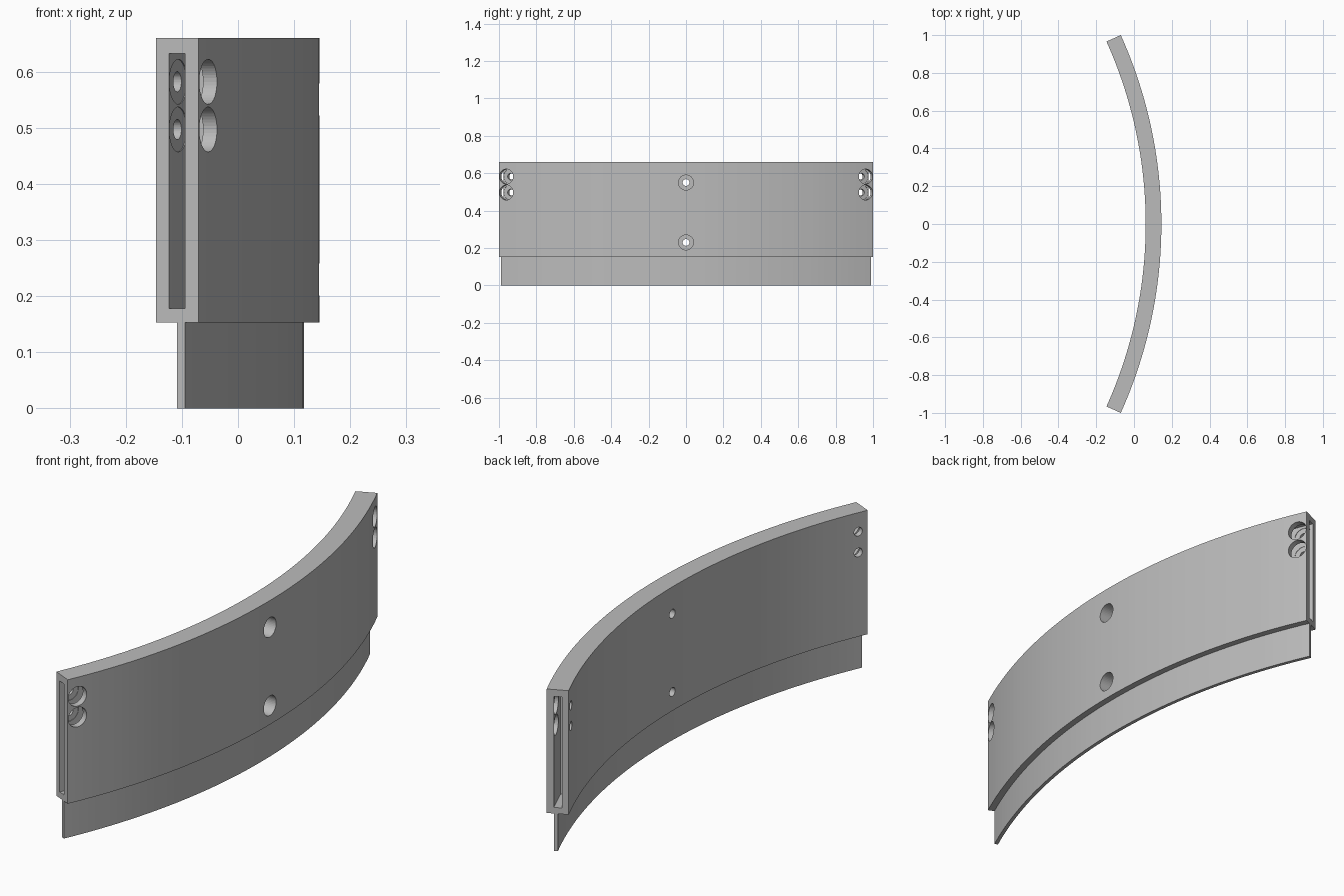
import bpy, bmesh, math
from mathutils import Matrix, Vector

if "Cube" in bpy.data.objects:
    bpy.data.objects.remove(bpy.data.objects["Cube"], do_unlink=True)

CX = -2.288                      # arc centre on x
HALF = math.radians(24.27)       # half sweep of the panel
R_IN, R_OUT = 2.35, 2.433
SLOT_IN, SLOT_OUT = 2.375, 2.406

grey = bpy.data.materials.new("plain grey")
grey.use_nodes = True
colour = (0.5, 0.5, 0.5, 1)
grey.diffuse_color = colour
grey.node_tree.nodes["Principled BSDF"].inputs["Base Color"].default_value = colour


def finish(name, bm):
    bmesh.ops.recalc_face_normals(bm, faces=bm.faces)
    mesh = bpy.data.meshes.new(name)
    bm.to_mesh(mesh)
    bm.free()
    mesh.materials.append(grey)
    obj = bpy.data.objects.new(name, mesh)
    bpy.context.collection.objects.link(obj)
    return obj


def arc_block(name, r0, r1, z0, z1, a0, a1, steps):
    """Rectangle swept around the arc centre."""
    bm = bmesh.new()
    rings = []
    for i in range(steps + 1):
        a = a0 + (a1 - a0) * i / steps
        rings.append([bm.verts.new((CX + r * math.cos(a), r * math.sin(a), z))
                      for r, z in ((r0, z0), (r1, z0), (r1, z1), (r0, z1))])
    for p, q in zip(rings, rings[1:]):
        for k in range(4):
            n = (k + 1) % 4
            bm.faces.new((p[k], p[n], q[n], q[k]))
    bm.faces.new(rings[0])
    bm.faces.new(rings[-1])
    return finish(name, bm)


def radial_pin(name, angle, z, radius, r0, r1):
    """Cylinder pointing out from the arc centre."""
    bm = bmesh.new()
    out = Vector((math.cos(angle), math.sin(angle), 0))
    place = Matrix.Translation(Vector((CX, 0, z)) + out * (r0 + r1) / 2)
    turn = out.to_track_quat('Z', 'Y').to_matrix().to_4x4()
    bmesh.ops.create_cone(bm, cap_ends=True, segments=40, radius1=radius,
                          radius2=radius, depth=r1 - r0, matrix=place @ turn)
    return finish(name, bm)


def cut(target, cutter):
    mod = target.modifiers.new(cutter.name, 'BOOLEAN')
    mod.operation = 'DIFFERENCE'
    mod.solver = 'EXACT'
    mod.object = cutter
    cutter.hide_render = True
    cutter.hide_viewport = True
    cutter.display_type = 'WIRE'


# Main curved panel and the thin lip beneath it
panel = arc_block("curved_panel", R_IN, R_OUT, 0.153, 0.66, -HALF, HALF, 60)
lip = arc_block("lower_lip", 2.391, SLOT_OUT, 0, 0.16, -HALF, HALF, 60)

# Pockets in both ends
for side, label in ((-1, "right"), (1, "left")):
    cut(panel, arc_block(label + "_slot_cutter", SLOT_IN, SLOT_OUT, 0.178, 0.632,
                         side * (HALF - 0.05), side * (HALF + 0.01), 4))

# Counterbored screw holes: two at each end, two in the middle
END = math.radians(23.27)
holes = [(s * END, z) for s in (-1, 1) for z in (0.497, 0.582)]
holes += [(0, 0.23), (0, 0.55)]
for i, (angle, z) in enumerate(holes):
    cut(panel, radial_pin(f"counterbore_cutter_{i}", angle, z, 0.04, 2.373, 2.5))
    cut(panel, radial_pin(f"screw_hole_cutter_{i}", angle, z, 0.018, 2.3, 2.45))

# Bake the cuts and remove the helpers
bpy.context.view_layer.update()
baked = bpy.data.meshes.new_from_object(
    panel.evaluated_get(bpy.context.evaluated_depsgraph_get()))
cutters = [m.object for m in panel.modifiers]
panel.modifiers.clear()
panel.data = baked
for c in cutters:
    bpy.data.objects.remove(c, do_unlink=True)
